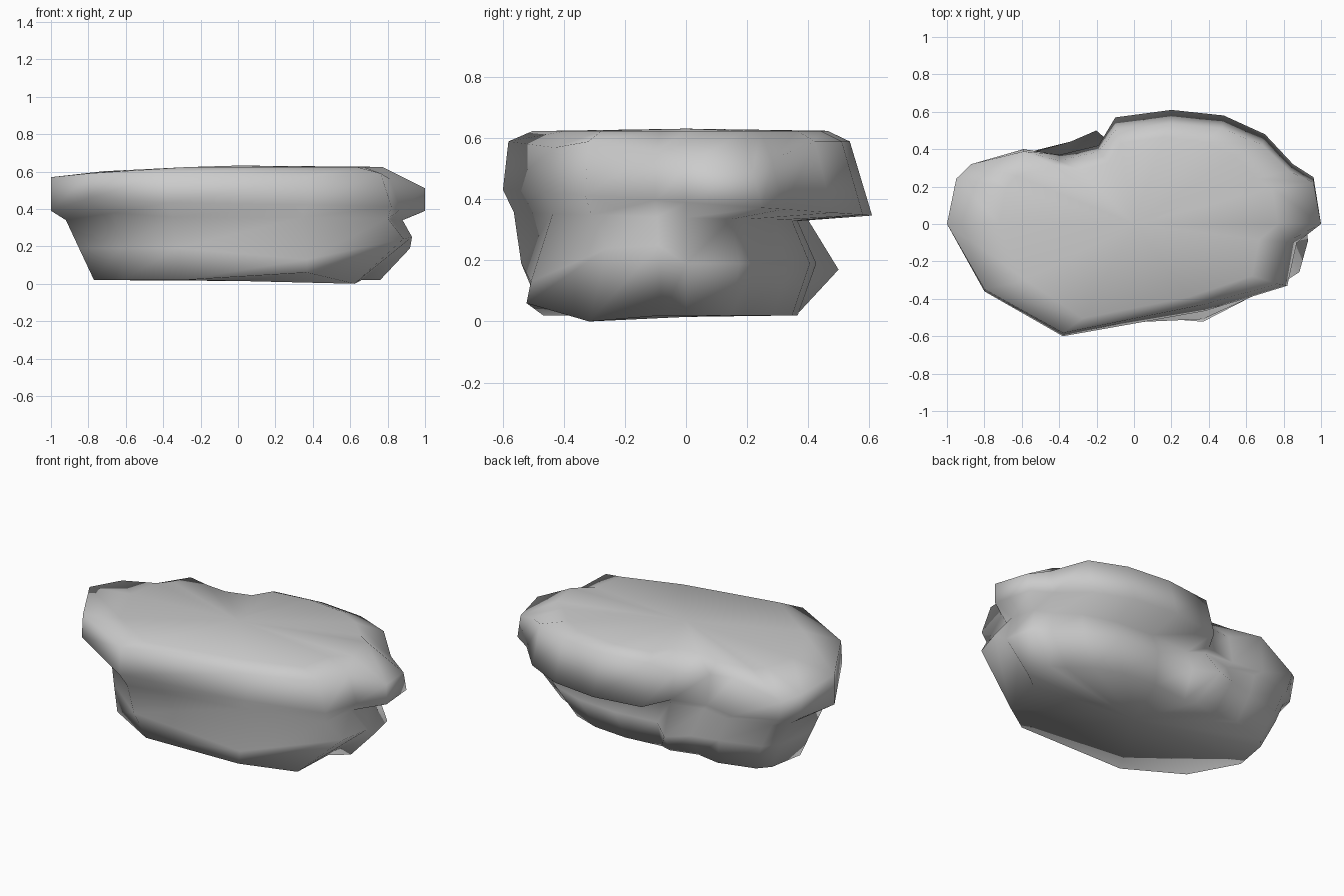
import bpy, bmesh

if "Cube" in bpy.data.objects:
    bpy.data.objects.remove(bpy.data.objects["Cube"])

# Plan outline of the overhanging slab, counter-clockwise from +x
outline = [(1, 0), (.96, .25), (.85, .32), (.7, .48), (.48, .58), (.2, .61),
           (-.1, .57), (-.19, .42), (-.4, .37), (-.59, .4), (-.87, .33), (-.95, .25),
           (-1, 0), (-.8, -.36), (-.38, -.6), (.38, -.465), (.82, -.33), (.87, -.1)]

# Levels: height, tilt along y, then scales toward left, right, front, back, back-left
levels = {
    "foot": (.03, 0, .77, .76, .78, .6, .86),
    "bulge": (.2, 0, .85, .92, .9, .7, 1),
    "undercut": (.35, -.03, .92, .88, .94, .6, .96),
    "lower_rim": (.4, -.07, 1, 1, 1, 1, 1),
    "upper_rim": (.6, 0, 1, .98, .97, .88, .97),
    "plateau": (.635, 0, .72, .77, .84, .76, .78),
}

# Local dents and bulges: outline index -> offset in x, y, z
bumps = {
    "foot": {15: (.08, -.16, .04), 16: (0, -.06, -.02)},
    "bulge": {7: (-.04, .08, -.02), 8: (0, .07, 0), 15: (.02, -.09, -.06),
              16: (.13, .04, .05), 17: (.13, 0, .06), 13: (.05, .03, 0)},
    "undercut": {13: (.07, .06, .03), 16: (.08, 0, 0), 17: (.06, 0, 0)},
    "lower_rim": {10: (.03, -.02, 0), 11: (.02, -.02, 0), 13: (0, 0, .04)},
    "upper_rim": {0: (.02, 0, -.08), 1: (.02, 0, -.1), 2: (0, 0, -.06),
                  7: (0, -.02, -.08), 8: (0, -.02, -.05), 10: (0, 0, -.1),
                  11: (0, 0, -.06), 12: (0, 0, -.02), 15: (0, .02, -.02),
                  16: (-.04, 0, 0), 17: (-.04, 0, -.03)},
}


def level_ring(bm, name):
    z, tilt, left, right, front, back, back_left = levels[name]
    ring = []
    for i, (px, py) in enumerate(outline):
        sx = right if px > 0 else left
        sy = front if py < 0 else (back_left if px < -.15 else back)
        dx, dy, dz = bumps.get(name, {}).get(i, (0, 0, 0))
        x, y = px * sx + dx, py * sy + dy
        if name == "plateau":
            dz = .05 * min(0, x + .25)
        ring.append(bm.verts.new((x, y, z + tilt * y + dz)))
    return ring


bm = bmesh.new()
rings = [level_ring(bm, name) for name in levels]
n = len(outline)
for a, b in zip(rings, rings[1:]):
    for i in range(n):
        j = (i + 1) % n
        bm.faces.new((a[i], a[j], b[j], b[i]))

# Close base and plateau with fans
for ring, z in ((rings[0], .025), (rings[-1], .642)):
    c = bm.verts.new((0, 0, z))
    for i in range(n):
        bm.faces.new((ring[i], ring[(i + 1) % n], c))

# Rest the rock on the ground with smooth shading
bmesh.ops.recalc_face_normals(bm, faces=bm.faces)
low = min(v.co.z for v in bm.verts)
for v in bm.verts:
    v.co.z -= low
for f in bm.faces:
    f.smooth = True

mesh = bpy.data.meshes.new("flat_boulder")
bm.to_mesh(mesh)
bm.free()
rock = bpy.data.objects.new("flat_boulder", mesh)
bpy.context.collection.objects.link(rock)
